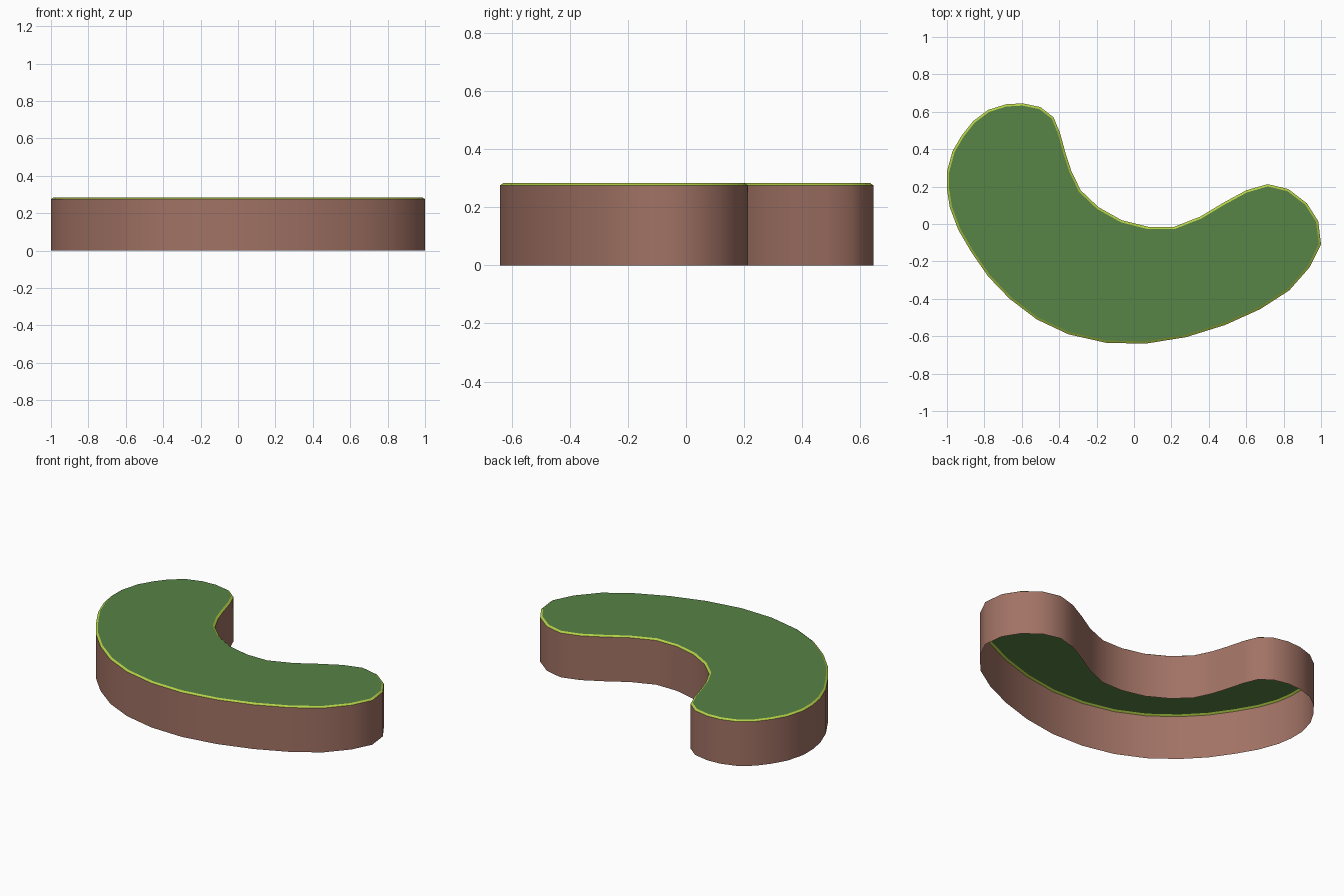
import bpy, bmesh
from mathutils import Vector

if "Cube" in bpy.data.objects:
    bpy.data.objects.remove(bpy.data.objects["Cube"])

# kidney outline, clockwise seen from above
OUTLINE = [
    (-1.0, .28), (-.97, .39), (-.92, .475), (-.86, .55), (-.78, .61),
    (-.685, .64), (-.595, .645), (-.50, .625), (-.43, .57), (-.395, .485),
    (-.365, .375), (-.335, .283), (-.285, .18), (-.19, .09), (-.065, .02),
    (.075, -.015), (.215, -.015), (.355, .04), (.48, .115), (.60, .18),
    (.715, .213), (.825, .187), (.925, .11), (.985, .015), (1.0, -.11),
    (.94, -.23), (.83, -.355), (.675, -.455), (.487, -.54), (.278, -.605),
    (.06, -.64), (-.15, -.635), (-.35, -.59), (-.52, -.51), (-.665, -.40),
    (-.78, -.28), (-.87, -.15), (-.94, -.03), (-.985, .09), (-1.0, .185)]
OUTLINE.reverse()  # counter-clockwise
HEIGHT, RIM_DROP, RIM_INSET = .283, .008, .012


def inset(points, d):
    """Offset a counter-clockwise outline inward with mitred corners."""
    pts = [Vector(p) for p in points]
    out = []
    for i, p in enumerate(pts):
        a = (p - pts[i - 1]).normalized()
        b = (pts[(i + 1) % len(pts)] - p).normalized()
        na, nb = Vector((-a.y, a.x)), Vector((-b.y, b.x))
        m = (na + nb).normalized()
        out.append(p + m * d / m.dot(na))
    return out


def material(name, rgb):
    m = bpy.data.materials.new(name)
    m.diffuse_color = (*rgb, 1)
    m.use_nodes = True
    m.node_tree.nodes["Principled BSDF"].inputs["Base Color"].default_value = m.diffuse_color
    return m


def part(name, rings, mat, cap=False):
    """Bridge stacked outlines into a band, or fill a single one."""
    bm = bmesh.new()
    loops = [[bm.verts.new((p[0], p[1], z)) for p in pts] for pts, z in rings]
    n = len(OUTLINE)
    for lo, hi in zip(loops, loops[1:]):
        for i in range(n):
            j = (i + 1) % n
            bm.faces.new((lo[i], lo[j], hi[j], hi[i]))
    if cap:
        bm.faces.new(loops[-1])
    me = bpy.data.meshes.new(name)
    bm.to_mesh(me)
    bm.free()
    me.materials.append(mat)
    ob = bpy.data.objects.new(name, me)
    bpy.context.collection.objects.link(ob)
    bpy.ops.object.select_all(action='DESELECT')
    ob.select_set(True)
    bpy.context.view_layer.objects.active = ob
    bpy.ops.object.shade_smooth_by_angle(angle=.6)
    return ob


brown = material("clay brown", (.36, .17, .13))
lime = material("lime green", (.45, .62, .06))
green = material("grass green", (.095, .23, .062))

inner = inset(OUTLINE, RIM_INSET)
shoulder = HEIGHT - RIM_DROP

# side wall, open underneath
part("side_wall", [(OUTLINE, 0), (OUTLINE, shoulder)], brown)
# thin chamfered edge
part("rim", [(OUTLINE, shoulder), (inner, HEIGHT)], lime)
# flat top
part("top", [(inner, HEIGHT)], green, cap=True)
